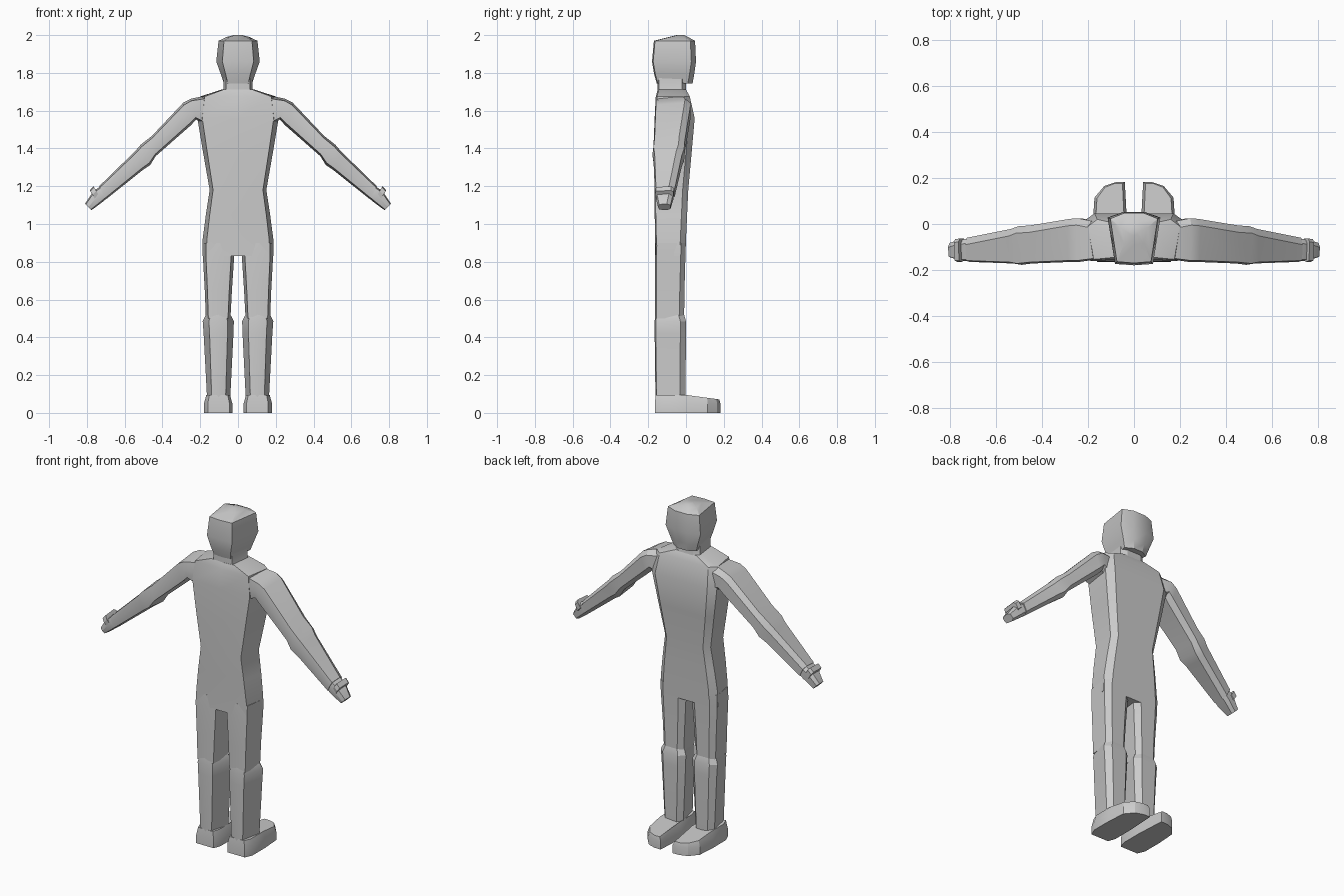
import bpy, bmesh, math

if "Cube" in bpy.data.objects:
    bpy.data.objects.remove(bpy.data.objects["Cube"], do_unlink=True)

# Single grey material
grey = bpy.data.materials.new("plain grey")
grey.use_nodes = True
COLOUR = (0.6, 0.6, 0.6, 1)
grey.diffuse_color = COLOUR
grey.node_tree.nodes["Principled BSDF"].inputs["Base Color"].default_value = COLOUR


def loft(name, rings, smooth=25):
    """Skin a list of equal-length point rings and cap both ends."""
    bm = bmesh.new()
    vs = [[bm.verts.new(p) for p in r] for r in rings]
    n = len(vs[0])
    for a, b in zip(vs, vs[1:]):
        for i in range(n):
            j = (i + 1) % n
            bm.faces.new((a[i], a[j], b[j], b[i]))
    bm.faces.new(vs[0])
    bm.faces.new(vs[-1])
    bmesh.ops.recalc_face_normals(bm, faces=bm.faces)
    me = bpy.data.meshes.new(name)
    bm.to_mesh(me)
    bm.free()
    me.materials.append(grey)
    ob = bpy.data.objects.new(name, me)
    bpy.context.collection.objects.link(ob)
    bpy.ops.object.select_all(action='DESELECT')
    ob.select_set(True)
    bpy.context.view_layer.objects.active = ob
    bpy.ops.object.shade_smooth_by_angle(angle=math.radians(smooth))
    return ob


def section(a, b, yb, yf, e=0.03, inset=0.1, front=0.2):
    """Seven-sided section between outline points a and b (x, z)."""
    pts = [(inset, yb + .006), (.5, yb), (1 - inset, yb + .006),
           (1, yf - e), (1 - front, yf), (front, yf), (0, yf - e)]
    return [(a[0] + (b[0] - a[0]) * t, y, a[1] + (b[1] - a[1]) * t) for t, y in pts]


def level(z, x0, x1, yb, yf, **k):
    return section((x0, z), (x1, z), yb, yf, **k)


def mirrored(rings, s):
    return [[(x * s, y, z) for x, y, z in r] for r in rings]


# Torso: height, half width, back, front
torso = [(0.83, .187, -.163, -.003), (0.92, .187, -.163, 0), (1.05, .17, -.166, .006),
         (1.18, .15, -.168, .012), (1.38, .185, -.168, .03), (1.56, .215, -.166, .046),
         (1.675, .2, -.16, .02), (1.712, .085, -.15, .0)]
loft("torso", [level(z, -w, w, b, f, e=.03, inset=.06, front=.1) for z, w, b, f in torso])

# Neck
loft("neck", [level(z, -w, w, -.15, f, e=.02) for z, w, f in
              [(1.68, .09, .01), (1.715, .078, .0), (1.78, .078, .0)]])

# Head
head = [(1.745, .075, -.155, .035), (1.79, .09, -.168, .043), (1.86, .115, -.18, .053),
        (1.97, .103, -.17, .048), (1.99, .06, -.09, .01), (2.0, .02, -.05, -.01)]
loft("head", [level(z, -w, w, b, f, e=.025, inset=.14, front=.3) for z, w, b, f in head])

for s, side in ((1, "left"), (-1, "right")):
    # Thigh
    thigh = [(0.9, .012, .187, -.16, -.001), (0.83, .02, .186, -.163, -.003),
             (0.65, .032, .176, -.163, -.008), (0.5, .04, .17, -.163, -.01)]
    loft(side + "_thigh", mirrored([level(*t, e=.025) for t in thigh], s))

    # Flared lower leg
    shin = [(0.52, .04, .17, -.163, -.01), (0.485, .022, .187, -.166, 0), (0.42, .024, .182, -.166, 0),
            (0.1, .04, .165, -.162, -.003), (0.05, .042, .165, -.16, -.005)]
    loft(side + "_lower_leg", mirrored([level(*t, e=.03, inset=.2) for t in shin], s))

    # Shoe: outline with rounded outer toe, sloping down to the front
    sole = [(.045, -.165), (.16, -.165), (.18, -.12), (.18, .0), (.172, .115),
            (.13, .165), (.08, .182), (.04, .182), (.03, .0), (.03, -.12)]
    rings = [[(x, y, 0) for x, y in sole],
             [(x, y, .05) for x, y in sole],
             [(.105 + (x - .105) * .84, y * .97, .095 - max(y, 0) * .13) for x, y in sole]]
    loft(side + "_shoe", mirrored(rings, s))

    # Arm: upper outline, lower outline, back, front
    arm = [((.17, 1.68), (.17, 1.52), -.155, .01), ((.25, 1.663), (.222, 1.553), -.165, .025),
           ((.29, 1.642), (.25, 1.522), -.165, .022), ((.455, 1.467), (.435, 1.36), -.172, -.006),
           ((.515, 1.42), (.465, 1.312), -.178, -.01), ((.545, 1.385), (.505, 1.285), -.172, -.022),
           ((.735, 1.2), (.70, 1.13), -.165, -.06)]
    loft(side + "_arm", mirrored([section(*a, e=.03) for a in arm], s))

    # Hand tapering to a blunt tip
    hand = [((.72, 1.205), (.69, 1.14), -.16, -.065), ((.765, 1.175), (.715, 1.118), -.162, -.067),
            ((.81, 1.107), (.776, 1.073), -.148, -.082)]
    loft(side + "_hand", mirrored([section(*h, e=.02) for h in hand], s))

    # Small raised cuff on top of the wrist
    cuff = [((.765, 1.2), (.735, 1.15), -.165, -.063), ((.785, 1.178), (.755, 1.13), -.165, -.066)]
    loft(side + "_cuff", mirrored([section(*c, e=.015) for c in cuff], s))
